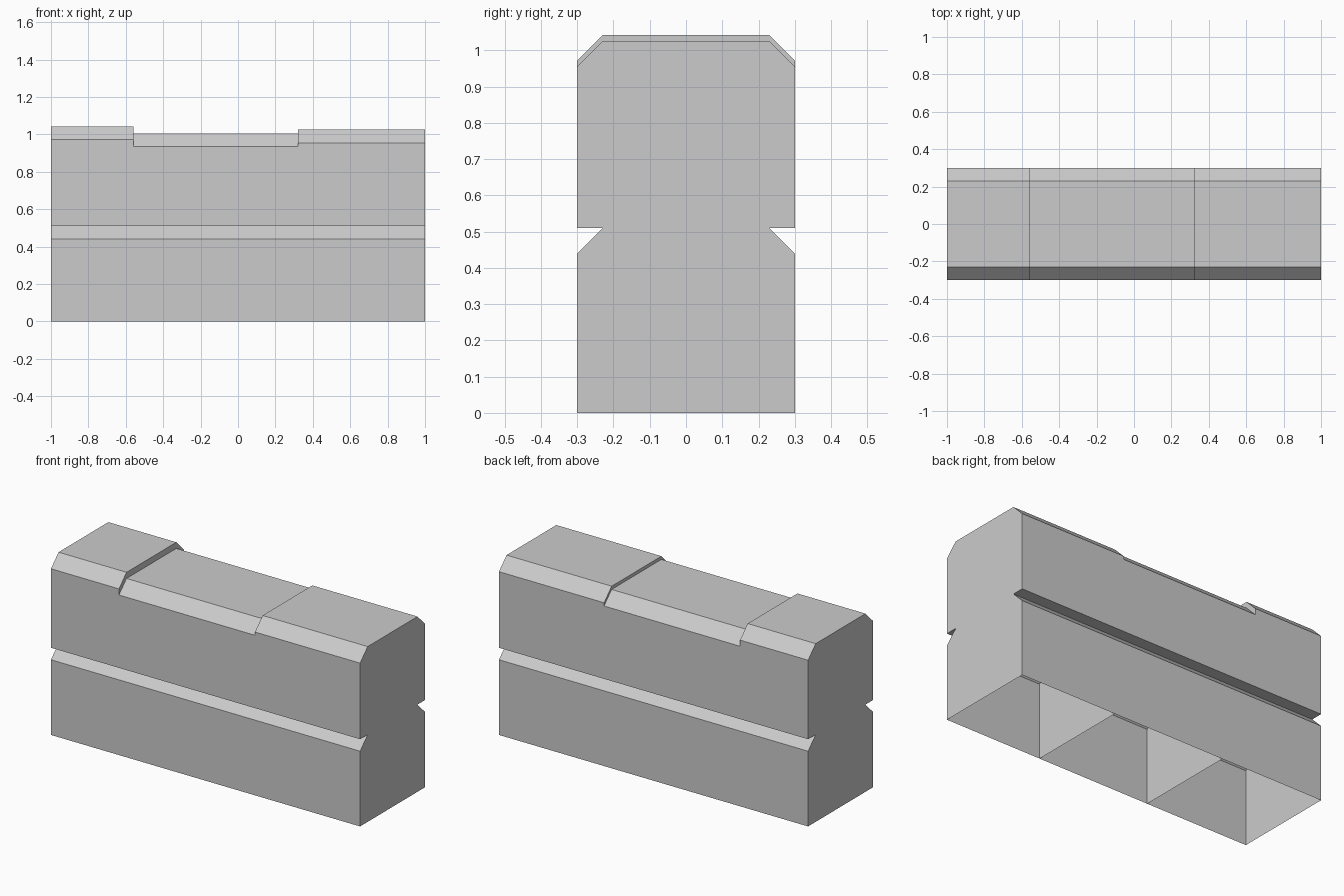
import bpy
import bmesh

cube = bpy.data.objects.get("Cube")
if cube:
    bpy.data.objects.remove(cube, do_unlink=True)

HALF_DEPTH = 0.3
CHAMFER = 0.07
COURSE_HEIGHT = 0.51

# Single stone colour
stone = bpy.data.materials.new("stone grey")
stone.use_nodes = True
colour = (0.6, 0.6, 0.6, 1.0)
stone.diffuse_color = colour
stone.node_tree.nodes["Principled BSDF"].inputs["Base Color"].default_value = colour


def make_block(name, x0, x1, z0, z1, open_bottom):
    """Extrude a brick profile, chamfered along its two long top edges."""
    inner = HALF_DEPTH - CHAMFER
    right_side = [(HALF_DEPTH, z0), (HALF_DEPTH, z1 - CHAMFER), (inner, z1)]
    profile = right_side + [(-y, z) for y, z in reversed(right_side)]

    bm = bmesh.new()
    end = bm.faces.new([bm.verts.new((x0, y, z)) for y, z in profile])
    extruded = bmesh.ops.extrude_face_region(bm, geom=[end], use_keep_orig=True)
    moved = [g for g in extruded["geom"] if isinstance(g, bmesh.types.BMVert)]
    bmesh.ops.translate(bm, verts=moved, vec=(x1 - x0, 0, 0))
    bmesh.ops.recalc_face_normals(bm, faces=bm.faces[:])
    if open_bottom:
        base = [f for f in bm.faces if all(abs(v.co.z - z0) < 1e-5 for v in f.verts)]
        bmesh.ops.delete(bm, geom=base, context='FACES_ONLY')

    mesh = bpy.data.meshes.new(name)
    bm.to_mesh(mesh)
    bm.free()
    mesh.materials.append(stone)
    obj = bpy.data.objects.new(name, mesh)
    bpy.context.collection.objects.link(obj)


# Lower course: three equal-height hollow blocks, open underneath
lower_joints = [-1.0, -0.34, 0.38, 1.0]
for side, x0, x1 in zip(("right", "middle", "left"), lower_joints, lower_joints[1:]):
    make_block("lower_block_" + side, x0, x1, 0.0, COURSE_HEIGHT, True)

# Upper course: three blocks of uneven height
upper_joints = [-1.0, -0.56, 0.32, 1.0]
tops = [1.042, 1.006, 1.025]
for side, x0, x1, top in zip(("right", "middle", "left"), upper_joints, upper_joints[1:], tops):
    make_block("upper_block_" + side, x0, x1, COURSE_HEIGHT, top, False)
